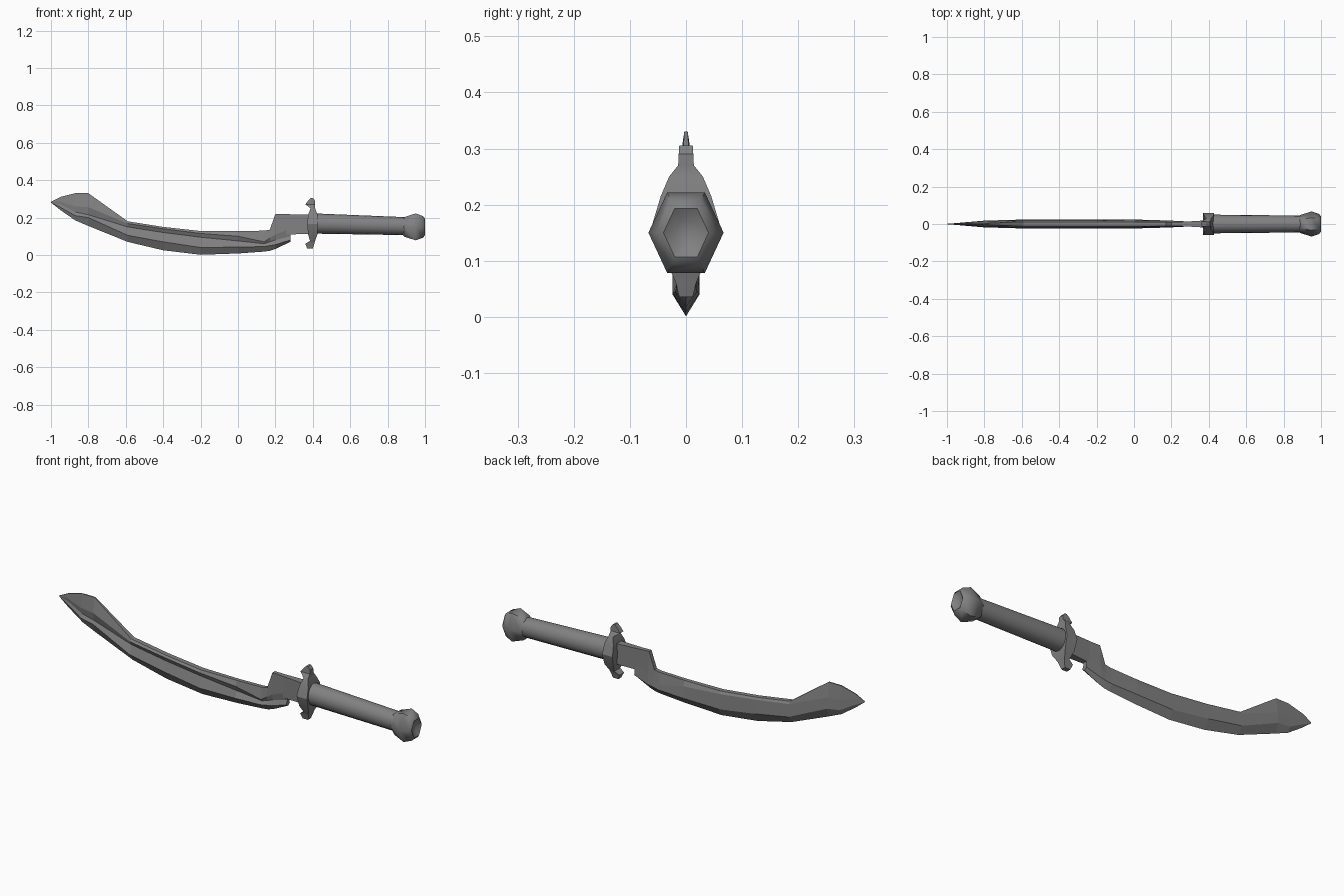
import bpy
import bmesh
import math

cube = bpy.data.objects.get("Cube")
if cube:
    bpy.data.objects.remove(cube, do_unlink=True)

steel = bpy.data.materials.new("dark grey steel")
steel.use_nodes = True
grey = (0.22, 0.22, 0.22, 1)
steel.diffuse_color = grey
steel.node_tree.nodes["Principled BSDF"].inputs["Base Color"].default_value = grey


def loft(name, rings, smooth_angle=None):
    """Skin a list of equally long rings and cap both ends."""
    bm = bmesh.new()
    loops = [[bm.verts.new(p) for p in ring] for ring in rings]
    count = len(loops[0])
    for a, b in zip(loops, loops[1:]):
        for i in range(count):
            j = (i + 1) % count
            bm.faces.new((a[i], a[j], b[j], b[i]))
    bm.faces.new(loops[0])
    bm.faces.new(loops[-1])
    bmesh.ops.remove_doubles(bm, verts=bm.verts, dist=0.0005)
    bmesh.ops.recalc_face_normals(bm, faces=bm.faces)
    mesh = bpy.data.meshes.new(name)
    bm.to_mesh(mesh)
    bm.free()
    obj = bpy.data.objects.new(name, mesh)
    bpy.context.collection.objects.link(obj)
    mesh.materials.append(steel)
    if smooth_angle is not None:
        bpy.ops.object.select_all(action="DESELECT")
        obj.select_set(True)
        bpy.context.view_layer.objects.active = obj
        bpy.ops.object.shade_smooth_by_angle(angle=math.radians(smooth_angle))
    return obj


def blade_ring(x, edge, bevel, groove, lip, spine, body, back):
    """Wedge section with a hollow groove along the front side."""
    return [(x, 0, edge), (x, -body, bevel), (x, -body * 0.4, groove),
            (x, -body * 0.8, lip), (x, -back, spine), (x, back, spine),
            (x, body * 0.8, lip), (x, body, bevel)]


def round_ring(x, z, ry, rz, sides):
    """Ring around the handle axis."""
    turns = [math.tau * i / sides for i in range(sides)]
    return [(x, ry * math.cos(t), z + rz * math.sin(t)) for t in turns]


def box_ring_x(x, low, high, half):
    return [(x, -half, low), (x, half, low), (x, half, high), (x, -half, high)]


# Blade: x, edge, bevel, groove, lip, spine, body and spine half thickness
stations = [
    (-1, .28, .281, .282, .283, .285, .001, .001),
    (-.95, .24, .255, .27, .285, .31, .005, .002),
    (-.87, .185, .21, .23, .26, .33, .012, .003),
    (-.8, .155, .2, .215, .255, .33, .018, .003),
    (-.59, .07, .105, .15, .168, .18, .024, .012),
    (-.4, .025, .07, .12, .14, .15, .024, .012),
    (-.2, .001, .04, .095, .115, .128, .024, .012),
    (0, .008, .042, .075, .1, .127, .024, .01),
    (.14, .018, .045, .06, .07, .13, .02, .01),
    (.17, .022, .05, .07, .09, .135, .018, .01),
    (.2, .032, .055, .08, .11, .22, .018, .01),
    (.28, .07, .08, .1, .14, .217, .014, .012),
]
loft("blade", [blade_ring(*s) for s in stations])

# Tang joining the blade to the guard
loft("tang", [box_ring_x(.26, .11, .218, .012), box_ring_x(.4, .112, .215, .02)])

# Guard: z, rear x, front x, half thickness
guard_rows = [
    (.035, .37, .4, .012), (.06, .36, .408, .018), (.075, .385, .412, .024),
    (.11, .375, .425, .045), (.165, .37, .428, .06), (.215, .375, .425, .045),
    (.25, .388, .412, .03), (.27, .36, .412, .014), (.29, .375, .412, .013),
    (.305, .39, .4, .012),
]
loft("guard", [[(a, -h, z), (b, -h, z), (b, h, z), (a, h, z)]
               for z, a, b, h in guard_rows], 25)

# Grip tapering towards the pommel
loft("grip", [round_ring(.41, .168, .05, .054, 16),
              round_ring(.9, .154, .045, .048, 16)], 40)

# Faceted pommel with a shallow dimple in its end
pommel_rows = [(.88, .6), (.892, .74), (.95, 1), (.99, .8), (1, .6), (.985, .3)]
loft("pommel", [round_ring(x, .15, .067 * r, .083 * r, 6)
                for x, r in pommel_rows], 60)
